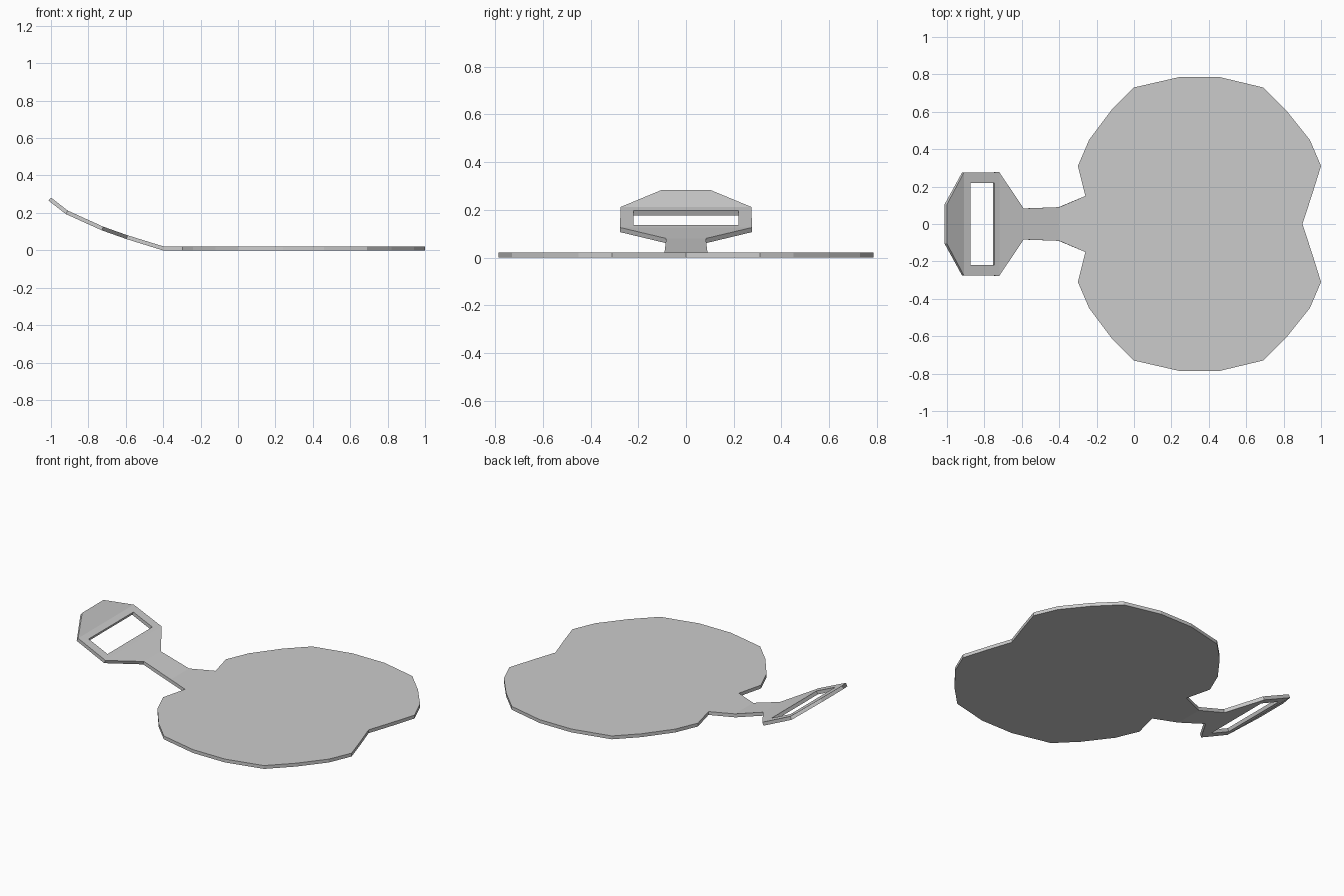
import bpy, bmesh

if "Cube" in bpy.data.objects:
    bpy.data.objects.remove(bpy.data.objects["Cube"])

T = 0.021  # sheet thickness

# Half outline of the flat two-lobed plate, from front notch round to the neck
lobe = [(0.95, 0.15), (1.0, 0.31), (0.94, 0.45), (0.82, 0.60), (0.69, 0.73),
        (0.46, 0.785), (0.24, 0.785), (0.0, 0.73), (-0.12, 0.61), (-0.24, 0.45),
        (-0.30, 0.31), (-0.26, 0.15)]
# Handle stations: x, half width, top height
stations = [(-0.40, 0.09, T), (-0.59, 0.083, 0.08), (-0.72, 0.277, 0.126),
            (-0.91, 0.274, 0.212), (-1.0, 0.105, 0.282)]
slot_x, slot_y = (-0.745, -0.875), 0.22

bm = bmesh.new()


def pair(x, y, z):
    return bm.verts.new((x, y, z)), bm.verts.new((x, -y, z))


# Flat plate
rows = [pair(*s) for s in stations]
sides = [pair(x, y, T) for x, y in lobe]
notch = bm.verts.new((0.9, 0, T))
bm.faces.new([notch] + [s[0] for s in sides] + [rows[0][0], rows[0][1]]
             + [s[1] for s in reversed(sides)])

# Bent handle panels, leaving the slotted one open
for i in (0, 1, 3):
    a, b = rows[i], rows[i + 1]
    bm.faces.new((a[0], b[0], b[1], a[1]))

# Slotted grip panel as a ring of four quads
(x0, _, z0), (x1, _, z1) = stations[2], stations[3]
inner = [pair(x, slot_y, z0 + (z1 - z0) * (x - x0) / (x1 - x0)) for x in slot_x]
outer_loop = [rows[2][0], rows[3][0], rows[3][1], rows[2][1]]
inner_loop = [inner[0][0], inner[1][0], inner[1][1], inner[0][1]]
for i in range(4):
    j = (i + 1) % 4
    bm.faces.new((outer_loop[i], outer_loop[j], inner_loop[j], inner_loop[i]))

bmesh.ops.recalc_face_normals(bm, faces=bm.faces)
if sum(f.normal.z for f in bm.faces) < 0:
    bmesh.ops.reverse_faces(bm, faces=bm.faces)

mesh = bpy.data.meshes.new("slotted_paddle")
bm.to_mesh(mesh)
bm.free()
paddle = bpy.data.objects.new("slotted_paddle", mesh)
bpy.context.collection.objects.link(paddle)

# Thickness below the top surface
solid = paddle.modifiers.new("thickness", 'SOLIDIFY')
solid.thickness = T
solid.offset = -1
solid.use_even_offset = True
